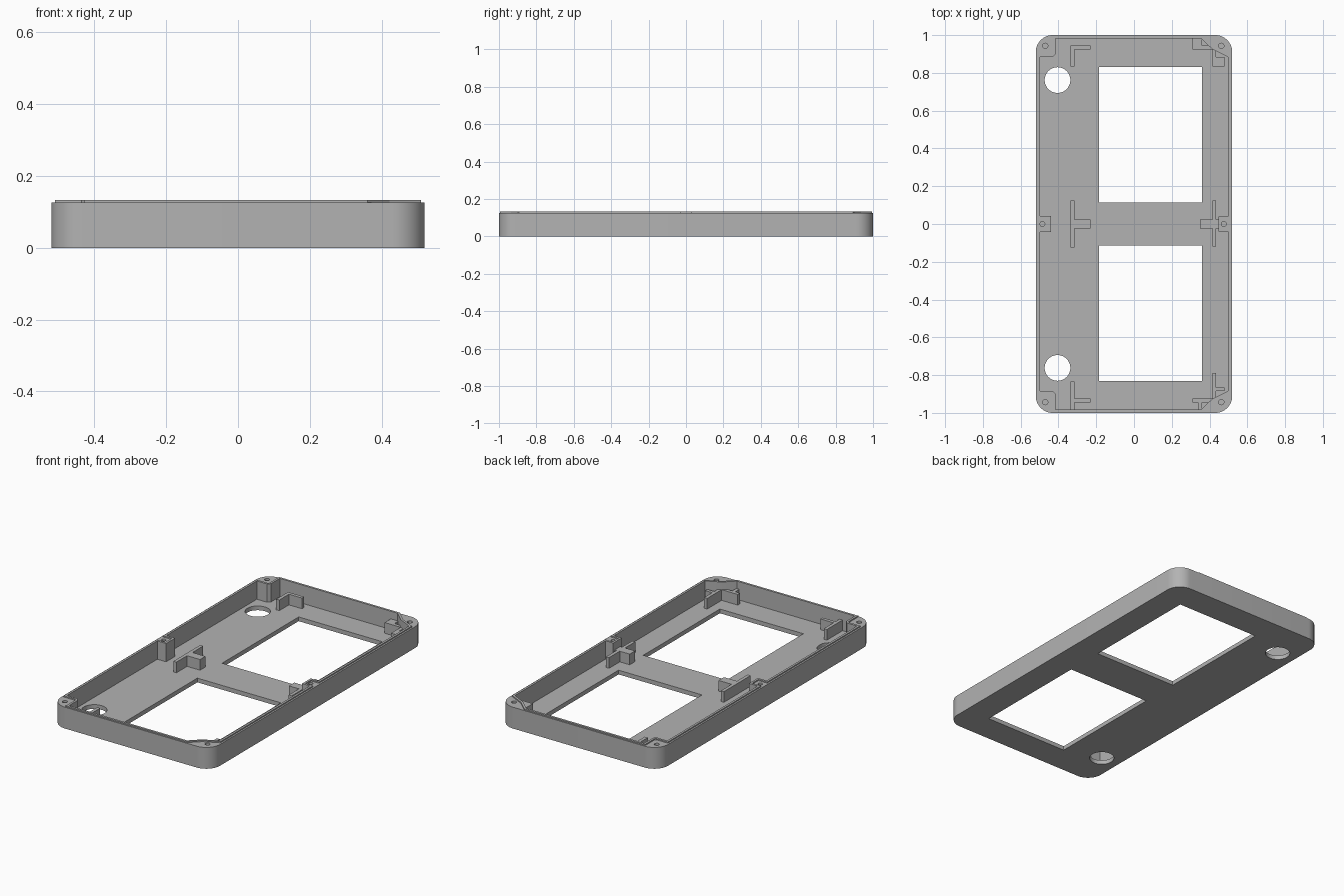
import bpy, bmesh
from math import sin, cos, pi
from mathutils import Vector

cube = bpy.data.objects.get("Cube")
if cube:
    bpy.data.objects.remove(cube, do_unlink=True)

FLOOR, RIM, LIP_TOP = 0.025, 0.126, 0.133
CLIP_TOP = 0.088

grey = bpy.data.materials.new("plain_grey")
grey.use_nodes = True
colour = (0.45, 0.45, 0.45, 1)
grey.diffuse_color = colour
grey.node_tree.nodes["Principled BSDF"].inputs["Base Color"].default_value = colour


def make_object(name, bm):
    bmesh.ops.recalc_face_normals(bm, faces=bm.faces)
    mesh = bpy.data.meshes.new(name)
    bm.to_mesh(mesh)
    bm.free()
    mesh.materials.append(grey)
    obj = bpy.data.objects.new(name, mesh)
    bpy.context.collection.objects.link(obj)
    return obj


def add_prism(bm, outline, low, high):
    face = bm.faces.new([bm.verts.new((x, y, low)) for x, y in outline])
    moved = bmesh.ops.extrude_face_region(bm, geom=[face])["geom"]
    top = [v for v in moved if isinstance(v, bmesh.types.BMVert)]
    bmesh.ops.translate(bm, verts=top, vec=(0, 0, high - low))


def rect(x0, x1, y0, y1):
    return [(x0, y0), (x1, y0), (x1, y1), (x0, y1)]


def circle(cx, cy, r, n=32):
    return [(cx + r * cos(2 * pi * i / n), cy + r * sin(2 * pi * i / n)) for i in range(n)]


def rounded_rect(hx, hy, r, n=12):
    points = []
    for k, (sx, sy) in enumerate([(1, 1), (-1, 1), (-1, -1), (1, -1)]):
        for i in range(n + 1):
            a = (k + i / n) * pi / 2
            points.append((sx * (hx - r) + r * cos(a), sy * (hy - r) + r * sin(a)))
    return points


def offset(outline, d):
    # Mitred outward offset of a counter-clockwise outline
    result = []
    for i, p in enumerate(outline):
        p = Vector(p)
        a = (p - Vector(outline[i - 1])).normalized()
        b = (Vector(outline[(i + 1) % len(outline)]) - p).normalized()
        na, nb = Vector((a.y, -a.x)), Vector((b.y, -b.x))
        result.append(tuple(p + (na + nb) * d / (1 + na.dot(nb))))
    return result


def cut(target, name, prisms):
    bm = bmesh.new()
    for outline, low, high in prisms:
        add_prism(bm, outline, low, high)
    cutter = make_object(name, bm)
    mod = target.modifiers.new(name, "BOOLEAN")
    mod.operation, mod.solver, mod.object = "DIFFERENCE", "EXACT", cutter
    bpy.context.view_layer.update()
    evaluated = target.evaluated_get(bpy.context.evaluated_depsgraph_get())
    mesh = bpy.data.meshes.new_from_object(evaluated)
    target.modifiers.clear()
    target.data = mesh
    bpy.data.objects.remove(cutter, do_unlink=True)


# Inner cavity outline, stepping around the screw bosses
half = [(0.447, 0.04), (0.497, 0.04), (0.497, 0.885), (0.415, 0.925), (0.355, 0.982),
        (-0.415, 0.982), (-0.415, 0.9), (-0.43, 0.885), (-0.497, 0.885),
        (-0.497, 0.042), (-0.44, 0.042)]
cavity = half + [(x, -y) for x, y in reversed(half)]

# Tray with cavity, two windows, two round openings and screw holes
bm = bmesh.new()
add_prism(bm, rounded_rect(0.52, 1.0, 0.09), 0, RIM)
tray = make_object("tray", bm)
cut(tray, "cavity_cutter", [(cavity, FLOOR, 0.3)])
openings = []
for s in (-1, 1):
    openings.append((rect(-0.185, 0.36, min(s * 0.115, s * 0.83), max(s * 0.115, s * 0.83)), -0.1, 0.1))
    openings.append((circle(-0.405, s * 0.762, 0.068, 48), -0.1, 0.1))
    for x in (-0.47, 0.462):
        openings.append((circle(x, s * 0.943, 0.014, 20), 0.04, 0.3))
for x in (-0.485, 0.475):
    openings.append((circle(x, 0, 0.013, 20), 0.04, 0.3))
cut(tray, "opening_cutter", openings)

# Thin raised lip following the cavity edge
bm = bmesh.new()
inner, outer = cavity, offset(cavity, 0.013)
loops = [[bm.verts.new((x, y, z)) for x, y in line]
         for line, z in ((inner, RIM), (inner, LIP_TOP), (outer, LIP_TOP), (outer, RIM))]
for a, b in zip(loops, loops[1:] + loops[:1]):
    for i in range(len(a)):
        bm.faces.new((a[i - 1], a[i], b[i], b[i - 1]))
make_object("rim_lip", bm)


# Locating clips: each is a set of thin ribs standing on the floor
def clip(name, *ribs):
    bm = bmesh.new()
    for r in ribs:
        add_prism(bm, rect(*r), FLOOR - 0.005, CLIP_TOP)
    make_object(name, bm)


clip("right_middle_clip", (-0.335, -0.315, -0.125, 0.125), (-0.316, -0.23, -0.025, 0.025))
clip("left_middle_clip", (0.415, 0.435, -0.12, 0.125), (0.35, 0.416, -0.025, 0.025),
     (0.434, 0.45, -0.025, 0.025))
clip("right_back_clip", (-0.335, -0.315, 0.835, 0.945), (-0.316, -0.23, 0.925, 0.945))
clip("right_front_clip", (-0.335, -0.315, -0.945, -0.835), (-0.316, -0.23, -0.945, -0.925),
     (-0.335, -0.315, -0.982, -0.944))
clip("left_back_clip_inner", (0.31, 0.36, 0.925, 0.982), (0.359, 0.42, 0.925, 0.945))
clip("left_back_clip_outer", (0.415, 0.48, 0.835, 0.885), (0.415, 0.435, 0.884, 0.93))
clip("left_front_clip_inner", (0.31, 0.42, -0.945, -0.925), (0.34, 0.36, -0.982, -0.944))
clip("left_front_clip_outer", (0.415, 0.435, -0.93, -0.79), (0.434, 0.48, -0.885, -0.865))

# Smooth curved walls, sharp edges elsewhere
bpy.ops.object.select_all(action="DESELECT")
tray.select_set(True)
bpy.context.view_layer.objects.active = tray
bpy.ops.object.shade_smooth_by_angle(angle=pi / 6)
